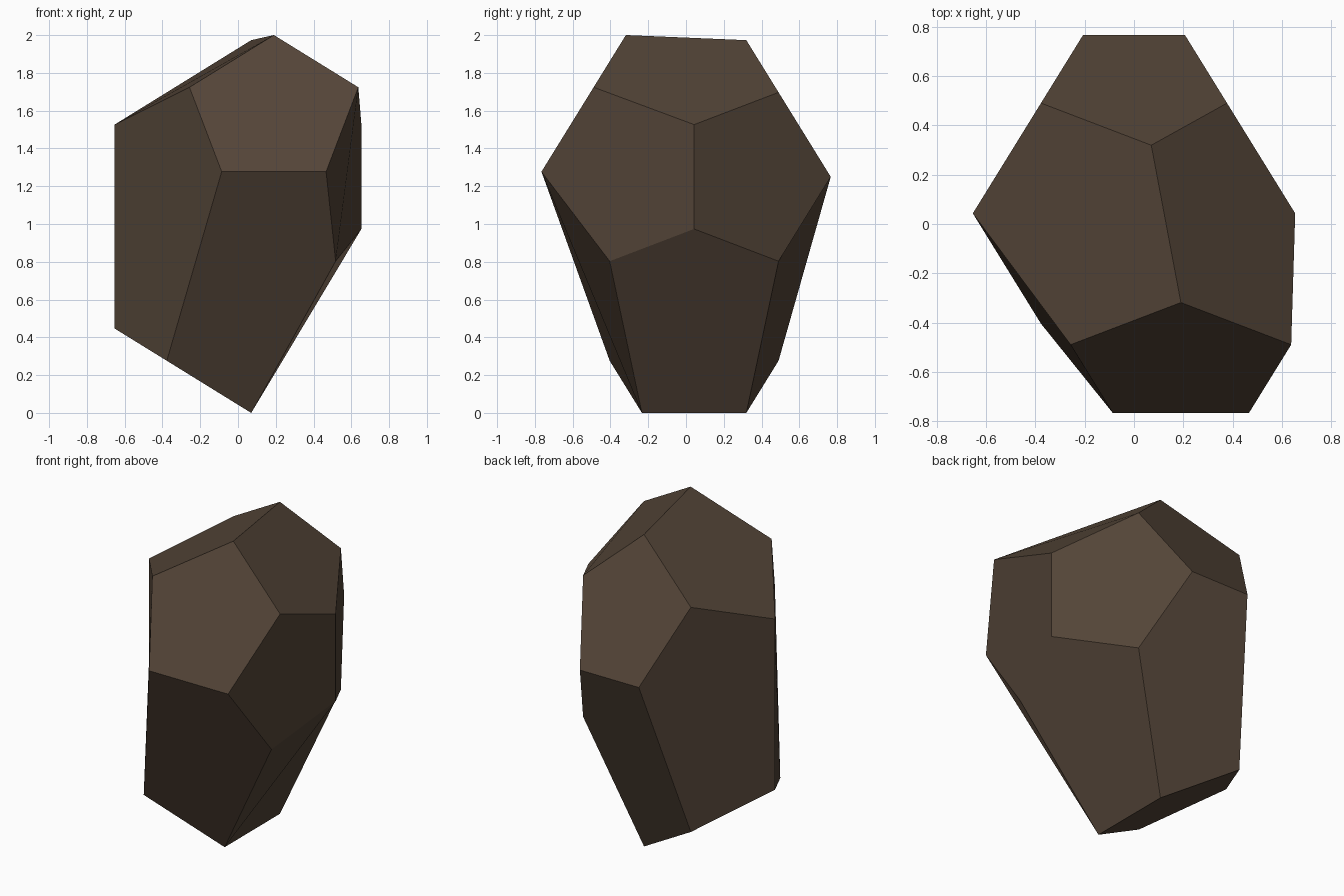
import bpy, bmesh, math
from mathutils import Vector

cube = bpy.data.objects.get("Cube")
if cube:
    bpy.data.objects.remove(cube, do_unlink=True)

# Single earthy brown
brown = bpy.data.materials.new("dark brown stone")
brown.use_nodes = True
colour = (0.088, 0.059, 0.039, 1)
brown.diffuse_color = colour
brown.node_tree.nodes["Principled BSDF"].inputs["Base Color"].default_value = colour

# Regular dodecahedron: cube corners plus three golden rectangles
PHI = (1 + math.sqrt(5)) / 2
SIZE = 0.447
signs = (-1, 1)
points = [Vector((a, b, c)) for a in signs for b in signs for c in signs]
for a in signs:
    for b in signs:
        p = (0, a / PHI, b * PHI)
        points += [Vector(p[i:] + p[:i]) for i in range(3)]

bm = bmesh.new()
for p in points:
    bm.verts.new(p * SIZE)
bmesh.ops.convex_hull(bm, input=bm.verts[:])
bmesh.ops.dissolve_limit(bm, angle_limit=math.radians(2),
                         verts=bm.verts[:], edges=bm.edges[:])
bmesh.ops.recalc_face_normals(bm, faces=bm.faces[:])


def facing(direction):
    """The pentagon that faces most nearly along direction."""
    return max(bm.faces, key=lambda f: f.calc_center_median().dot(Vector(direction)))


def fold_from(direction, corner):
    """Start a pentagon's loop just before a corner, so its folds fan from there."""
    face = facing(direction)
    ring = list(face.verts)
    i = ring.index(max(ring, key=lambda v: v.co.dot(Vector(corner))))
    bmesh.ops.delete(bm, geom=[face], context='FACES_ONLY')
    bm.faces.new(ring[i - 1:] + ring[:i - 1])


# Folds of the two bent lower faces
fold_from((0, -1, -0.618), (0, 0, -1))     # lower front, from its foot
fold_from((0, 1, -0.618), (1, 0, -0.3))    # lower back, from its left corner

# Pick the pentagons first, then move them, to make the rock irregular
pulls = [
    (facing((0, -1, 0.618)), (0.12, -0.085, 0.027)),   # upper front
    (facing((-0.618, 0, -1)), (0, 0, -0.527)),         # lower right
    (facing((1, 0.618, 0)), (-0.14, 0, 0)),            # back left
]
for face, offset in pulls:
    for v in face.verts:
        v.co += Vector(offset)

# Stand on the ground, centred
bmesh.ops.translate(bm, verts=bm.verts[:], vec=(0.07, 0.043, 1.25))
bm.normal_update()

mesh = bpy.data.meshes.new("rock")
bm.to_mesh(mesh)
bm.free()
mesh.materials.append(brown)
rock = bpy.data.objects.new("rock", mesh)
bpy.context.collection.objects.link(rock)
